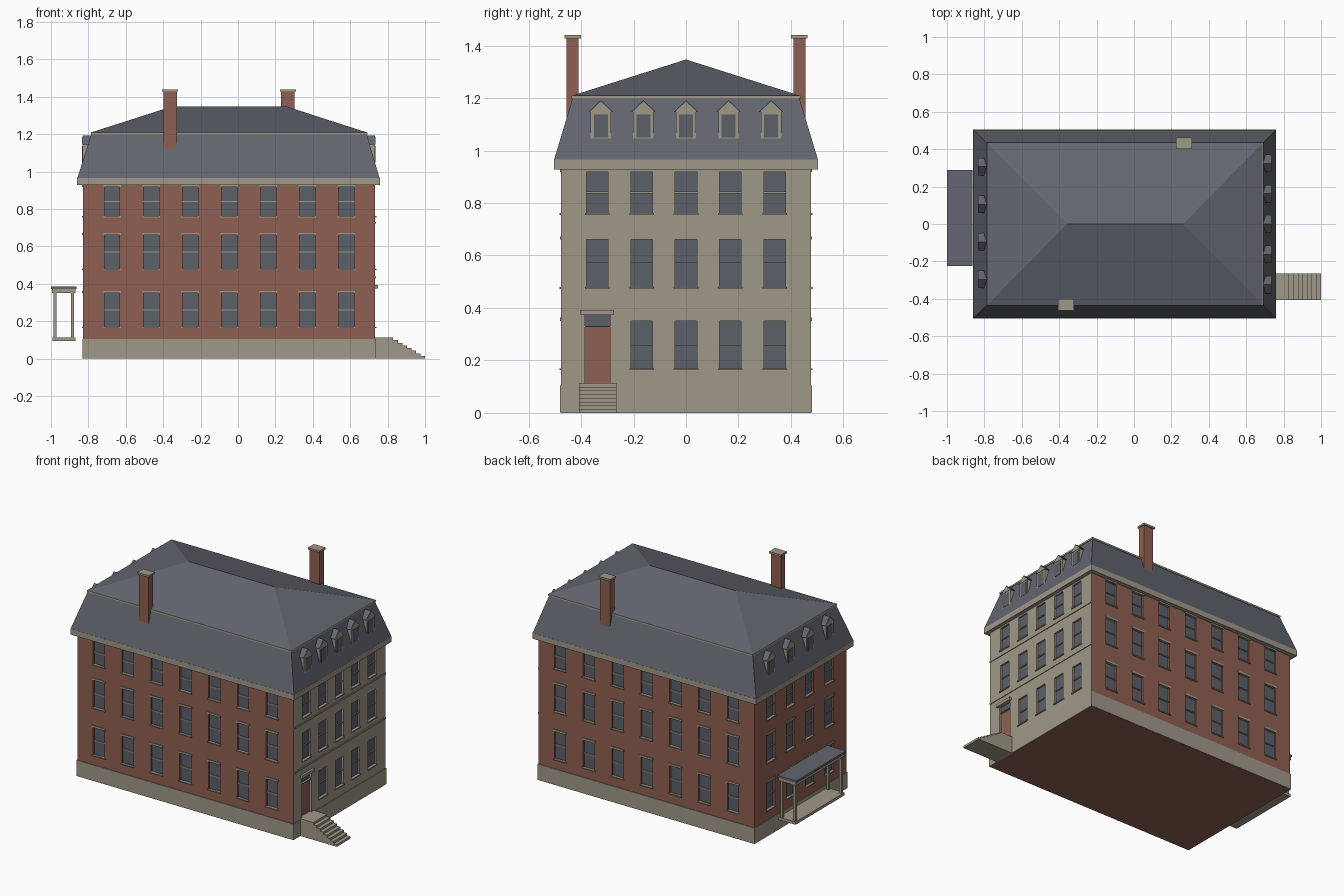
import bpy
import bmesh
from mathutils import Vector

cube = bpy.data.objects.get("Cube")
if cube:
    bpy.data.objects.remove(cube, do_unlink=True)


def material(name, srgb):
    lin = [((c / 255 + 0.055) / 1.055) ** 2.4 for c in srgb] + [1]
    m = bpy.data.materials.new(name)
    m.use_nodes = True
    m.diffuse_color = lin
    bsdf = m.node_tree.nodes["Principled BSDF"]
    bsdf.inputs["Base Color"].default_value = lin
    bsdf.inputs["Roughness"].default_value = 0.8
    return m


BRICK = material("brick_red", (143, 96, 82))
STONE = material("stone_tan", (160, 152, 137))
SLATE = material("slate_grey", (98, 102, 111))
GLASS = material("window_grey", (91, 96, 105))


def finish(name, bm, *mats):
    me = bpy.data.meshes.new(name)
    bm.to_mesh(me)
    bm.free()
    for m in mats:
        me.materials.append(m)
    ob = bpy.data.objects.new(name, me)
    bpy.context.collection.objects.link(ob)
    return ob


def loft(name, rings, mat):
    """Rectangles (x0, x1, y0, y1, z) joined from bottom to top."""
    bm = bmesh.new()
    loops = [[bm.verts.new(p) for p in ((a, c, z), (b, c, z), (b, d, z), (a, d, z))]
             for a, b, c, d, z in rings]
    for low, high in zip(loops, loops[1:]):
        for i in range(4):
            j = (i + 1) % 4
            bm.faces.new((low[i], low[j], high[j], high[i]))
    bm.faces.new(loops[0][::-1])
    bm.faces.new(loops[-1])
    bmesh.ops.remove_doubles(bm, verts=bm.verts, dist=1e-5)
    bmesh.ops.recalc_face_normals(bm, faces=bm.faces)
    return finish(name, bm, mat)


def box(name, x, y, z, mat):
    x, y, z = sorted(x), sorted(y), sorted(z)
    return loft(name, [(*x, *y, z[0]), (*x, *y, z[1])], mat)


def prism(name, outline, x0, x1, mat):
    """A (y, z) outline extruded along x."""
    bm = bmesh.new()
    face = bm.faces.new([bm.verts.new((x0, y, z)) for y, z in outline])
    geo = bmesh.ops.extrude_face_region(bm, geom=[face], use_keep_orig=True)["geom"]
    moved = [v for v in geo if isinstance(v, bmesh.types.BMVert)]
    bmesh.ops.translate(bm, verts=moved, vec=(x1 - x0, 0, 0))
    bmesh.ops.recalc_face_normals(bm, faces=bm.faces)
    return finish(name, bm, mat)


# Main dimensions
X0, X1, Y = -0.828, 0.733, 0.476
MID = (X0 + X1) / 2
TOP = 0.94
RECESS = 0.012
ROWS = [(0.17, 0.35), (0.48, 0.66), (0.762, 0.918)]

# Each side maps (along, outward, height) to a point
SIDES = {
    "front": lambda u, d, z: Vector((u, -Y - d, z)),
    "back": lambda u, d, z: Vector((u, Y + d, z)),
    "left": lambda u, d, z: Vector((X1 + d, u, z)),
    "right": lambda u, d, z: Vector((X0 - d, u, z)),
}


def side_box(name, side, u, d, z, mat):
    a, b = SIDES[side](u[0], d[0], z[0]), SIDES[side](u[1], d[1], z[1])
    return box(name, *zip(a, b), mat)


def wall(side, span, openings, mat):
    """Wall grid with recessed openings (u0, u1, z0, z1, material index)."""
    at = SIDES[side]
    bm = bmesh.new()

    def quad(pts, toward, index=0):
        f = bm.faces.new([bm.verts.new(p) for p in pts])
        f.normal_update()
        if f.normal.dot(toward) < 0:
            f.normal_flip()
        f.material_index = index

    out = at(0, 1, 0) - at(0, 0, 0)
    us = sorted({*span, *(v for o in openings for v in o[:2])})
    zs = sorted({0, TOP, *(v for o in openings for v in o[2:4])})
    for a, b in zip(us, us[1:]):
        for c, e in zip(zs, zs[1:]):
            u, z = (a + b) / 2, (c + e) / 2
            if not any(o[0] < u < o[1] and o[2] < z < o[3] for o in openings):
                quad([at(a, 0, c), at(b, 0, c), at(b, 0, e), at(a, 0, e)], out)
    for a, b, c, e, index in openings:
        corners = [(a, c), (b, c), (b, e), (a, e)]
        quad([at(u, -RECESS, z) for u, z in corners], out, index)
        centre = at((a + b) / 2, 0, (c + e) / 2)
        for (u, z), (v, w) in zip(corners, corners[1:] + corners[:1]):
            pts = [at(u, 0, z), at(v, 0, w), at(v, -RECESS, w), at(u, -RECESS, z)]
            quad(pts, centre - pts[0])
    finish(side + "_wall", bm, mat, GLASS, BRICK)


def facade(side, span, columns, mat, lintels=True, door=None):
    openings = []
    for r, (z0, z1) in enumerate(ROWS):
        for c in columns:
            if door and r == 0 and c == columns[0]:
                continue
            a, b, m = c - 0.041, c + 0.041, (z0 + z1) / 2
            openings.append((a, b, z0, z1, 1))
            side_box(side + "_window_bar", side, (a, b), (-RECESS, -0.006), (m - 0.003, m + 0.003), STONE)
            side_box(side + "_sill", side, (a - 0.006, b + 0.006), (-RECESS, 0.007), (z0 - 0.007, z0), STONE)
            if lintels:
                side_box(side + "_lintel", side, (a - 0.006, b + 0.006), (-RECESS, 0.005), (z1, z1 + 0.013), STONE)
    wall(side, span, openings + (door or []), mat)


# Walls: brick on three sides, stone on the entrance side
long_columns = [MID + 0.2086 * (i - 3) for i in range(7)]
left_columns = [0.169 * (i - 2) for i in range(5)]
right_columns = [0.201 * (i - 1.5) + 0.005 for i in range(4)]
door = [(-0.385, -0.29, 0.113, 0.328, 2), (-0.385, -0.29, 0.332, 0.374, 1)]
facade("front", (X0, X1), long_columns, BRICK)
facade("back", (X0, X1), long_columns, BRICK)
facade("right", (-Y, Y), right_columns, BRICK)
facade("left", (-Y, Y), left_columns, STONE, lintels=False, door=door)
side_box("door_hood", "left", (-0.402, -0.275), (-RECESS, 0.015), (0.374, 0.393), STONE)
for z in (0.43, 0.722):
    side_box("belt_course", "left", (-Y, Y), (-0.002, 0.005), (z, z + 0.01), STONE)

# Base
box("floor", (X0, X1), (-Y, Y), (0, 0.05), BRICK)
box("foundation", (X0 - 0.004, X1 + 0.004), (-Y - 0.004, Y + 0.004), (0.001, 0.105), STONE)

# Entrance steps
box("landing", (X1, 0.83), (-0.407, -0.265), (0, 0.113), STONE)
STEPS = 7
for i in range(STEPS):
    x = 0.83 + 0.17 * i / STEPS
    box("step", (x, x + 0.17 / STEPS), (-0.407, -0.265), (0, 0.113 * (STEPS - i) / (STEPS + 1)), STONE)

# Cornice and roof
box("cornice", (-0.86, 0.758), (-0.504, 0.504), (0.928, 0.965), STONE)
loft("lower_roof", [(-0.859, 0.757, -0.503, 0.503, 0.965), (-0.785, 0.688, -0.432, 0.432, 1.2)], SLATE)
box("roof_trim", (-0.787, 0.692), (-0.436, 0.436), (1.199, 1.21), STONE)
loft("upper_roof", [(-0.784, 0.688, -0.432, 0.432, 1.21), (-0.357, 0.263, 0, 0, 1.347)], SLATE)

# Chimneys
for x, y in ((-0.363, -0.432), (0.267, 0.432)):
    box("chimney", (x - 0.036, x + 0.036), (y - 0.023, y + 0.023), (1.0, 1.428), BRICK)
    box("chimney_cap", (x - 0.042, x + 0.042), (y - 0.031, y + 0.031), (1.428, 1.44), STONE)


# Dormers
def dormer(y, inner, face, sign):
    def gable(half, low, peak):
        return [(y - half, low), (y + half, low), (y, peak)]

    box("dormer_body", (inner, face), (y - 0.039, y + 0.039), (1.03, 1.147), STONE)
    box("dormer_window", (face, face + sign * 0.002), (y - 0.027, y + 0.027), (1.05, 1.137), GLASS)
    prism("dormer_gable", gable(0.043, 1.146, 1.186), inner, face + sign * 0.003, STONE)
    prism("dormer_roof", gable(0.047, 1.147, 1.192), inner, face, SLATE)


for y in left_columns:
    dormer(y * 0.96, 0.64, 0.733, 1)
for y in right_columns:
    dormer(y, -0.735, -0.832, -1)

# Side porch
PY = (-0.225, 0.29)
box("porch_floor", (-0.992, -0.868), (PY[0] + 0.005, PY[1] - 0.005), (0.095, 0.113), STONE)
box("porch_beam", (-0.995, -0.868), (PY[0] + 0.004, PY[1] - 0.004), (0.352, 0.372), STONE)
box("porch_roof", (-1.0, -0.863), PY, (0.372, 0.386), SLATE)
for x in (-0.978, -0.886):
    for y in (PY[0] + 0.02, PY[1] - 0.02):
        box("porch_post", (x - 0.008, x + 0.008), (y - 0.008, y + 0.008), (0.11, 0.355), STONE)
